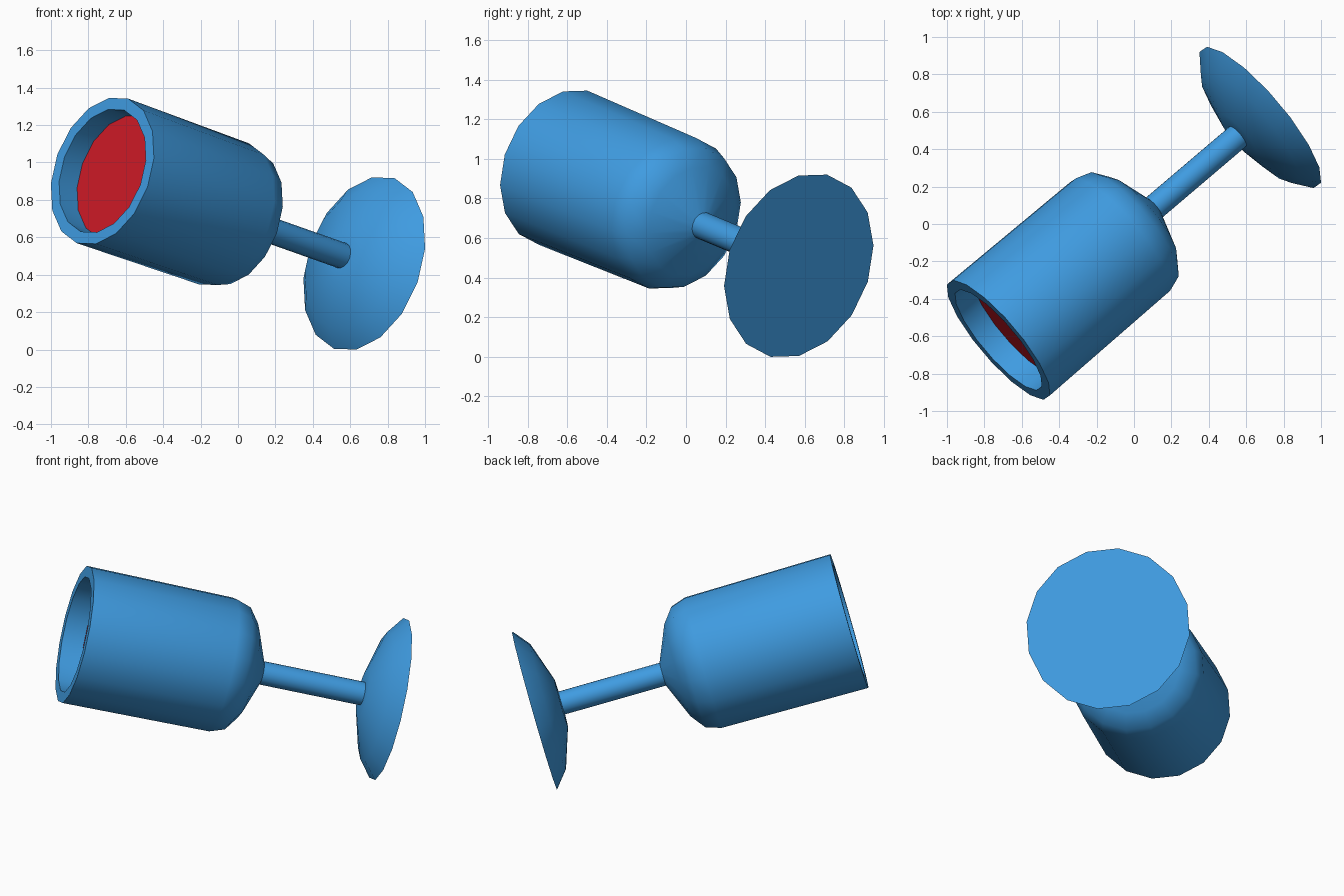
import bpy, bmesh, math
from mathutils import Matrix, Vector

if "Cube" in bpy.data.objects:
    bpy.data.objects.remove(bpy.data.objects["Cube"])

SIDES = 16
PHASE = math.radians(9.8)

# Tilted frame: local z runs from the foot to the rim
foot = Vector((0.675, 0.57, 0.46))
rim = Vector((-0.725, -0.62, 0.955))
axis = (rim - foot).normalized()
side = axis.cross(Vector((0, 0, 1))).normalized() * -1
up = axis.cross(side)
FRAME = Matrix.Translation(foot) @ Matrix((side, up, axis)).transposed().to_4x4()
LENGTH = (rim - foot).length


def material(name, color):
    m = bpy.data.materials.new(name)
    m.diffuse_color = (*color, 1)
    m.use_nodes = True
    m.node_tree.nodes["Principled BSDF"].inputs["Base Color"].default_value = m.diffuse_color
    return m


def lathe(name, profile, mat, close=False):
    """Spin (radius, height) points round the axis; cap start (and end if close)."""
    bm = bmesh.new()
    rings = []
    for r, h in profile:
        rings.append([bm.verts.new((r * math.cos(PHASE + math.tau * i / SIDES),
                                    r * math.sin(PHASE + math.tau * i / SIDES), h))
                      for i in range(SIDES)])
    for a, b in zip(rings, rings[1:]):
        for i in range(SIDES):
            j = (i + 1) % SIDES
            bm.faces.new((a[i], a[j], b[j], b[i]))
    bm.faces.new(rings[0][::-1] if len(rings) > 1 else rings[0])
    if close:
        bm.faces.new(rings[-1])
    mesh = bpy.data.meshes.new(name)
    bm.to_mesh(mesh)
    bm.free()
    mesh.materials.append(mat)
    ob = bpy.data.objects.new(name, mesh)
    bpy.context.collection.objects.link(ob)
    ob.matrix_world = FRAME
    bpy.ops.object.select_all(action='DESELECT')
    ob.select_set(True)
    bpy.context.view_layer.objects.active = ob
    bpy.ops.object.shade_smooth_by_angle(angle=math.radians(40))
    return ob


blue = material("blue_glass", (0.05, 0.33, 0.75))
red = material("red_drink", (0.62, 0.01, 0.02))

# Goblet: domed foot, stem, bowl outside, rim, bowl inside
lathe("goblet", [
    (0.484, 0), (0.385, 0.08), (0.145, 0.16), (0.07, 0.163),
    (0.07, 0.775), (0.285, 0.865), (0.37, 0.93), (0.40, 1.02),
    (0.41, LENGTH), (0.345, LENGTH),
    (0.34, 1.05), (0.31, 0.97), (0.24, 0.92), (0.07, 0.86),
], blue, close=True)

# Drink surface a little below the rim
lathe("drink", [(0.344, LENGTH - 0.13)], red)
